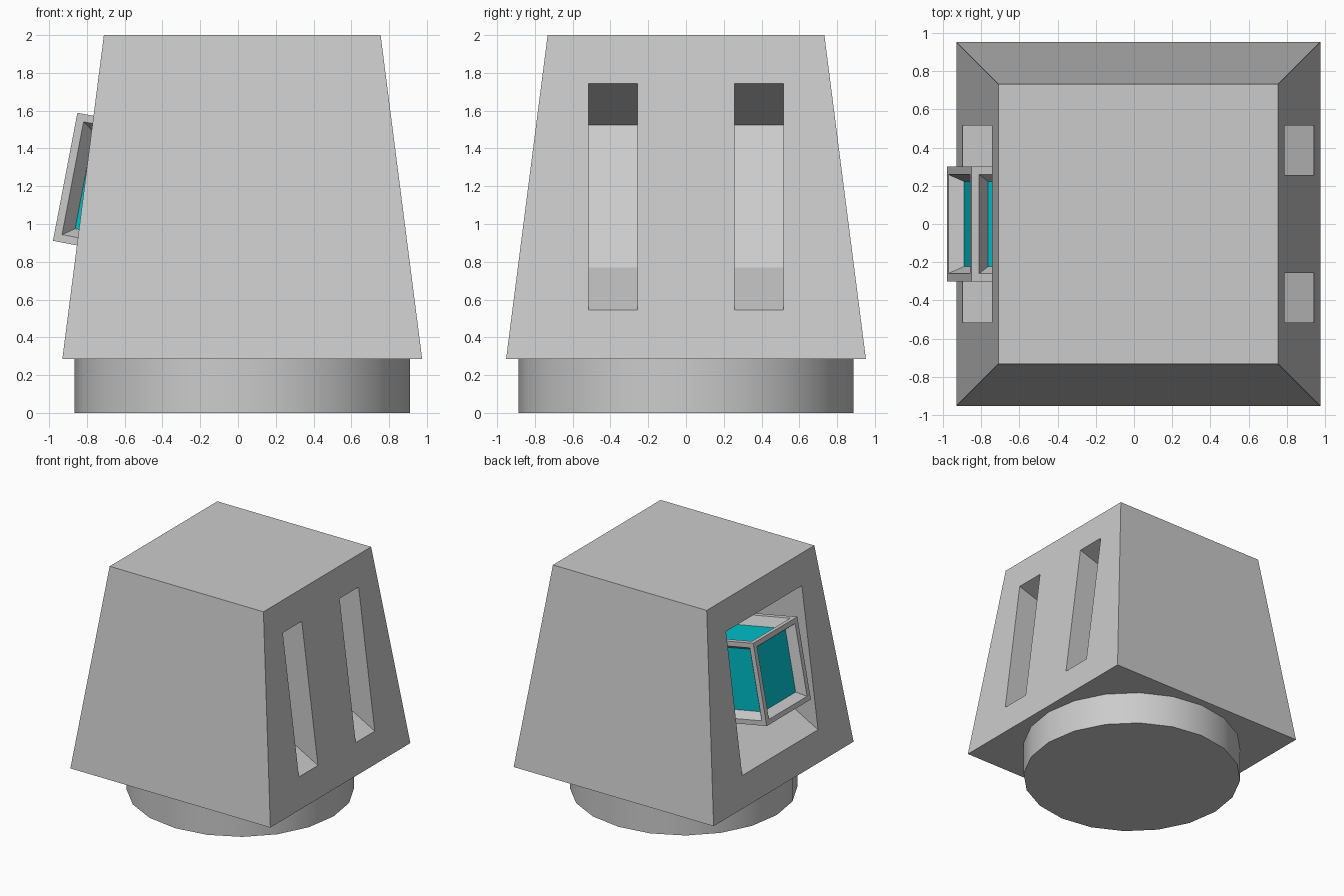
import bpy, bmesh, math
from mathutils import Matrix, Vector

if "Cube" in bpy.data.objects:
    bpy.data.objects.remove(bpy.data.objects["Cube"])

CX = 0.0225  # body axis


def new_object(name, bm):
    bmesh.ops.recalc_face_normals(bm, faces=bm.faces)
    me = bpy.data.meshes.new(name)
    bm.to_mesh(me)
    bm.free()
    ob = bpy.data.objects.new(name, me)
    bpy.context.collection.objects.link(ob)
    return ob


def activate(ob):
    bpy.ops.object.select_all(action='DESELECT')
    ob.select_set(True)
    bpy.context.view_layer.objects.active = ob


def prism(name, profile, y0, y1):
    """Extrude an (x, z) profile between two y positions."""
    bm = bmesh.new()
    f = bm.faces.new([bm.verts.new((x, y0, z)) for x, z in profile])
    ext = bmesh.ops.extrude_face_region(bm, geom=[f])['geom']
    for v in ext:
        if isinstance(v, bmesh.types.BMVert):
            v.co.y = y1
    return new_object(name, bm)


# Round foot
bpy.ops.mesh.primitive_cylinder_add(vertices=20, radius=0.8875, depth=0.285,
                                    location=(CX, 0, 0.1425))
foot = bpy.context.object
foot.name = "round_foot"
bpy.ops.object.shade_smooth_by_angle(angle=math.radians(30))

# Tapered housing
bm = bmesh.new()
bmesh.ops.create_cube(bm, size=2)
for v in bm.verts:
    half = 0.7325 if v.co.z > 0 else 0.9525
    v.co = Vector((CX + v.co.x * half, v.co.y * half, 2.0 if v.co.z > 0 else 0.285))
housing = new_object("housing", bm)

# Recesses with sloping floors: two slots on the right, one wide window on the left
lo_out, lo_in = Vector((0.92, 0.545)), Vector((0.51, 0.77))
hi_out, hi_in = Vector((0.766, 1.745)), Vector((0.10, 1.525))
lo_ext = lo_out + (lo_out - lo_in) * 0.3
hi_ext = hi_out + (hi_out - hi_in) * 0.3
for side, y0, y1 in ((1, 0.257, 0.516), (1, -0.516, -0.257), (-1, -0.516, 0.516)):
    profile = [(CX + side * p.x, p.y) for p in (lo_ext, lo_in, hi_in, hi_ext)]
    cutter = prism("recess_cutter", profile, y0, y1)
    cutter.hide_render = True
    mod = housing.modifiers.new("recess", 'BOOLEAN')
    mod.operation = 'DIFFERENCE'
    mod.solver = 'EXACT'
    mod.object = cutter
    activate(housing)
    bpy.ops.object.modifier_apply(modifier=mod.name)
    bpy.data.objects.remove(cutter)

# Lantern: framed box with tapered, sunken glass panes on every face
DEPTH, WIDTH, HEIGHT = 0.92, 0.60, 0.69
bm = bmesh.new()
bmesh.ops.create_cube(bm, size=1)
bmesh.ops.scale(bm, vec=(DEPTH, WIDTH, HEIGHT), verts=bm.verts)
panes = list(bm.faces)
bmesh.ops.inset_individual(bm, faces=panes, thickness=0.058)
for pane in panes:
    n = pane.normal.copy()
    bmesh.ops.inset_individual(bm, faces=[pane], thickness=0.02)
    c = pane.calc_center_median()
    for v in pane.verts:
        # undo the helper inset while scaling the sunken pane about its centre
        d = v.co - c
        d = Vector([s + math.copysign(0.02, s) if abs(s) > 1e-5 else 0 for s in d])
        v.co = c + d * 0.84 - n * 0.076
    pane.material_index = 1
lantern = new_object("lantern", bm)
frame_mat = bpy.data.materials.new("frame_grey")
glass = bpy.data.materials.new("teal_glass")
frame_mat.diffuse_color = (0.6, 0.6, 0.6, 1)
frame_mat.use_nodes = True
frame_mat.node_tree.nodes["Principled BSDF"].inputs["Base Color"].default_value = frame_mat.diffuse_color
glass.diffuse_color = (0.0, 0.53, 0.6, 1)
glass.use_nodes = True
glass.node_tree.nodes["Principled BSDF"].inputs["Base Color"].default_value = glass.diffuse_color
lantern.data.materials.append(frame_mat)
lantern.data.materials.append(glass)
tilt = math.radians(10.8)
front = Vector((-0.915, 0, 1.25))
inward = Vector((math.cos(tilt), 0, -math.sin(tilt)))
lantern.matrix_world = (Matrix.Translation(front + inward * DEPTH / 2)
                        @ Matrix.Rotation(tilt, 4, 'Y'))
